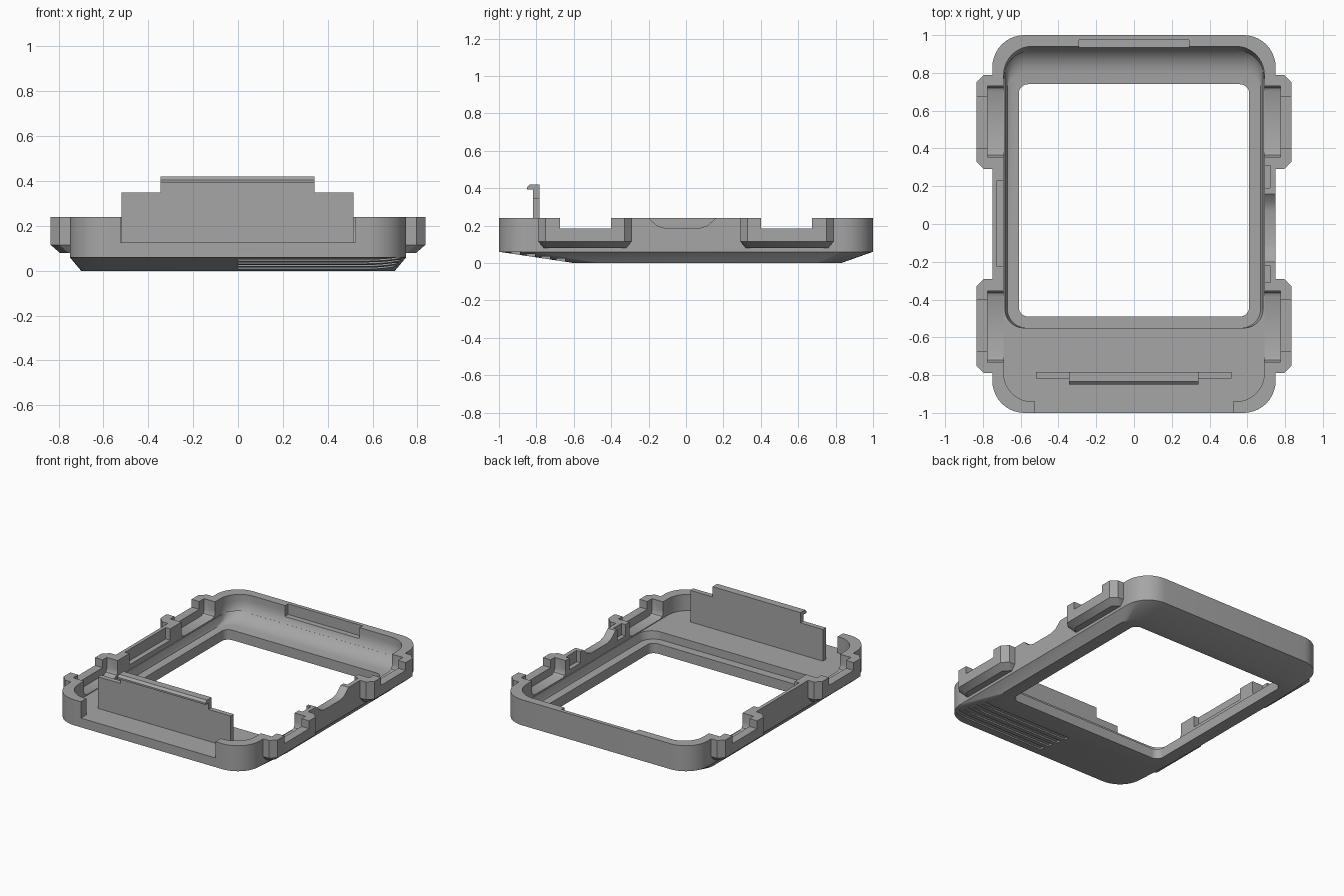
import bpy, bmesh, math
from mathutils import Vector

old = bpy.data.objects.get("Cube")
if old:
    bpy.data.objects.remove(old, do_unlink=True)

grey = bpy.data.materials.new("plain grey")
grey.use_nodes = True
colour = (0.38, 0.38, 0.38, 1)
grey.diffuse_color = colour
grey.node_tree.nodes["Principled BSDF"].inputs["Base Color"].default_value = colour


def finish(name, bm):
    bmesh.ops.recalc_face_normals(bm, faces=bm.faces)
    mesh = bpy.data.meshes.new(name)
    bm.to_mesh(mesh)
    bm.free()
    mesh.materials.append(grey)
    obj = bpy.data.objects.new(name, mesh)
    bpy.context.collection.objects.link(obj)
    return obj


def rounded_rect(half_x, y0, y1, r, steps=10):
    """Plan outline with rounded corners."""
    pts = []
    corners = [(half_x - r, y1 - r), (r - half_x, y1 - r),
               (r - half_x, y0 + r), (half_x - r, y0 + r)]
    for k, (cx, cy) in enumerate(corners):
        for i in range(steps + 1):
            a = (k + i / steps) * math.pi / 2
            pts.append((cx + r * math.cos(a), cy + r * math.sin(a)))
    return pts


def loft(name, rings):
    """Rings are (z, half_x, y0, y1, radius), bottom to top."""
    bm = bmesh.new()
    loops = [[bm.verts.new((x, y, z)) for x, y in rounded_rect(*shape)]
             for z, *shape in rings]
    for low, high in zip(loops, loops[1:]):
        n = len(low)
        for i in range(n):
            j = (i + 1) % n
            bm.faces.new((low[i], low[j], high[j], high[i]))
    bm.faces.new(loops[0])
    bm.faces.new(loops[-1])
    return finish(name, bm)


def prism(name, profile, x0, x1):
    """Extrude a (y, z) profile along x."""
    bm = bmesh.new()
    face = bm.faces.new([bm.verts.new((x0, y, z)) for y, z in profile])
    moved = bmesh.ops.extrude_face_region(bm, geom=[face])["geom"]
    bmesh.ops.translate(bm, vec=(x1 - x0, 0, 0),
                        verts=[v for v in moved if isinstance(v, bmesh.types.BMVert)])
    return finish(name, bm)


def box(name, x0, x1, y0, y1, z0, z1):
    return prism(name, [(y0, z0), (y1, z0), (y1, z1), (y0, z1)], x0, x1)


def hull(name, points):
    bm = bmesh.new()
    for p in points:
        bm.verts.new(p)
    bmesh.ops.convex_hull(bm, input=bm.verts)
    bmesh.ops.dissolve_limit(bm, angle_limit=0.01, verts=bm.verts, edges=bm.edges)
    return finish(name, bm)


def combine(target, tool, operation):
    mod = target.modifiers.new("combine", "BOOLEAN")
    mod.operation = operation
    mod.solver = "EXACT"
    mod.object = tool
    bpy.context.view_layer.update()
    deps = bpy.context.evaluated_depsgraph_get()
    mesh = bpy.data.meshes.new_from_object(target.evaluated_get(deps))
    target.modifiers.clear()
    target.data = mesh
    bpy.data.objects.remove(tool, do_unlink=True)


TOP = 0.24
OVER = 0.3

# Outer shell with sloping underside
frame = loft("frame", [(0, 0.70, -0.60, 0.83, 0.14),
                       (0.06, 0.75, -1, 1, 0.17),
                       (TOP, 0.75, -1, 1, 0.17)])

# Four chamfered side lugs
for side in (-1, 1):
    for cy in (-0.54, 0.54):
        pts = []
        for s in (-1, 1):
            for z, out, half in ((0.08, 0.795, 0.22), (0.115, 0.835, 0.25), (TOP, 0.835, 0.25)):
                pts += [(side * 0.71, cy + s * half, z),
                        (side * (out - 0.04), cy + s * half, z),
                        (side * out, cy + s * (half - 0.04), z)]
        combine(frame, hull("lug", pts), "UNION")

# Upper tray, its back wall curving down to the floor
def back_y(z):
    t = min(1, max(0, (0.20 - z) / 0.13))
    return 0.80 + 0.14 * math.sqrt(1 - t * t)


levels = [0.125, 0.14, 0.16, 0.18, 0.20, OVER]
combine(frame, loft("tray", [(z, 0.69, -0.94, back_y(z), 0.15) for z in levels]), "DIFFERENCE")

# Sunken ledge and window opening
levels = [0.07, 0.075, 0.09, 0.11, 0.13]
combine(frame, loft("ledge", [(z, 0.67 + (z - 0.07) / 4, -0.55, back_y(z), 0.10)
                              for z in levels]), "DIFFERENCE")
combine(frame, loft("window", [(-0.1, 0.61, -0.49, 0.74, 0.05),
                               (OVER, 0.61, -0.49, 0.74, 0.05)]), "DIFFERENCE")

# Pockets and strap notches in the lugs
for side in (-1, 1):
    for s in (-1, 1):
        y0, y1 = sorted((s * 0.355, s * 0.73))
        pocket = [(y0, OVER), (y0, 0.16), (y0 + 0.01, 0.14), (y0 + 0.03, 0.13),
                  (y1 - 0.03, 0.13), (y1 - 0.01, 0.14), (y1, 0.16), (y1, OVER)]
        combine(frame, prism("pocket", pocket, side * 0.66, side * 0.775), "DIFFERENCE")
        y0, y1 = sorted((s * 0.40, s * 0.675))
        combine(frame, box("notch", side * 0.65, side * 0.9, y0, y1, 0.185, OVER), "DIFFERENCE")

# Recesses along the inside of the walls
for x0, x1, y0, y1, z in ((-0.725, -0.65, -0.225, 0.23, 0.16),
                          (0.65, 0.72, 0.19, 0.31, 0.16),
                          (0.65, 0.72, -0.31, -0.22, 0.16),
                          (-0.29, 0.29, 0.90, 0.973, 0.165)):
    combine(frame, box("recess", x0, x1, y0, y1, z, OVER), "DIFFERENCE")

# Finger dip in the left wall
dip = [(-0.25, OVER), (-0.20, TOP), (-0.155, 0.20), (-0.11, 0.185),
       (0.07, 0.185), (0.115, 0.20), (0.16, TOP), (0.21, OVER)]
combine(frame, prism("dip", dip, 0.65, 0.9), "DIFFERENCE")

# Opening in the front wall
combine(frame, box("front_opening", -0.525, 0.525, -1.1, -0.90, 0.125, OVER), "DIFFERENCE")

# Grip grooves under one half of the front
for y in (-0.91, -0.83, -0.75, -0.67):
    z = (-0.60 - y) * 0.15
    combine(frame, box("groove", 0, 0.9, y - 0.022, y + 0.022, -0.1, z + 0.013), "DIFFERENCE")

# Upright latch plate with a hooked centre
latch = box("latch_plate", -0.52, 0.515, -0.817, -0.783, 0.11, 0.348)
hook = [(-0.817, 0.34), (-0.783, 0.34), (-0.783, 0.42), (-0.835, 0.42),
        (-0.85, 0.405), (-0.85, 0.393), (-0.817, 0.393)]
combine(latch, prism("hook", hook, -0.345, 0.342), "UNION")

for obj in (frame, latch):
    bpy.ops.object.select_all(action="DESELECT")
    obj.select_set(True)
    bpy.context.view_layer.objects.active = obj
    bpy.ops.object.shade_smooth_by_angle(angle=math.radians(30))
